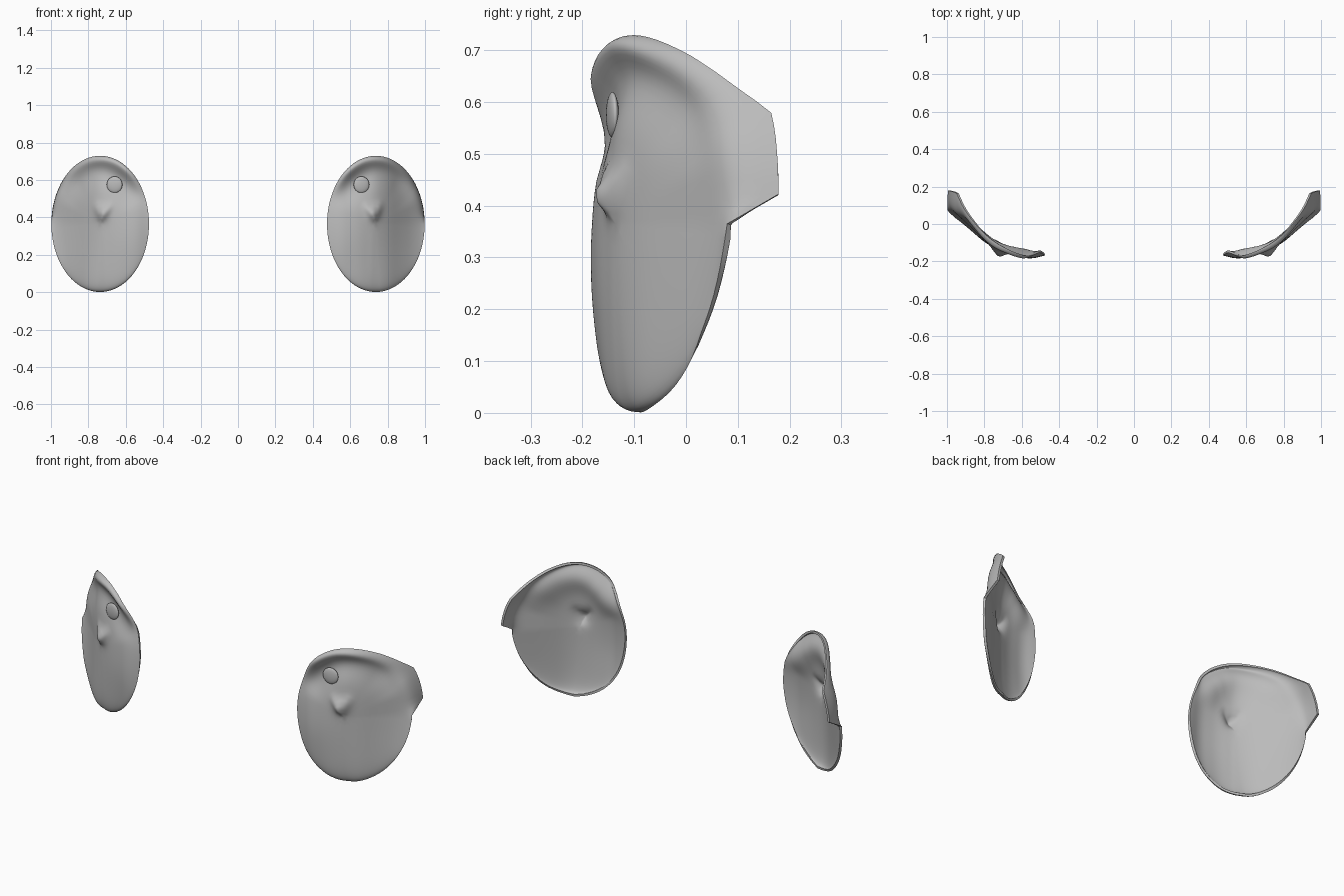
import bpy, bmesh, math

if "Cube" in bpy.data.objects:
    bpy.data.objects.remove(bpy.data.objects["Cube"])

CX, CZ, RX, RZ = 0.737, 0.365, 0.261, 0.364
RINGS, SEGS = 24, 80

# depth of the sheet across its width (x, y)
SHEET = [(0.47, -0.16), (0.55, -0.174), (0.65, -0.162), (0.735, -0.135),
         (0.8, -0.09), (0.885, -0.005), (0.94, 0.045), (1.0, 0.085)]
# how far the rim curls back, by angle round the oval
CURL = [(0, 0.0), (9, 0.1), (22, 0.105), (36, 0.115), (42, 0.09), (47, 0.07),
        (57, 0.05), (68, 0.04), (90, 0.032), (112, 0.015), (150, 0.0), (180, 0.0),
        (210, 0.005), (235, 0.02), (270, 0.045), (300, 0.025), (325, 0.005), (360, 0.0)]
# strength of the brow ridge and of the hollow under it, by angle
RIDGE = [(45, 0.0), (80, 1.0), (125, 1.0), (155, 0.0)]
HOLLOW = [(22, 0.0), (55, 1.0), (120, 1.0), (160, 0.0)]


def lerp_table(table, v):
    for (a, p), (b, q) in zip(table, table[1:]):
        if v <= b:
            return p + (q - p) * max(0.0, (v - a) / (b - a))
    return table[-1][1]


def soft_sheet(x):
    # averaged lookup so the cross-section bends smoothly
    return sum(lerp_table(SHEET, x + d * 0.012) for d in range(-2, 3)) / 5


def blob(x, z, cx, cz, sx, sz):
    return math.exp(-((x - cx) / sx) ** 2 - ((z - cz) / sz) ** 2)


def depth(x, z, u, deg):
    # the ear-like corner curls later and tighter than the rest of the rim
    power = lerp_table([(0, 8), (25, 8), (47, 4), (360, 4)], deg)
    y = soft_sheet(x) + lerp_table(CURL, deg) * u ** power
    # lower outer part swings forward
    y -= 0.6 * max(0.0, CZ - z) * max(0.0, x - 0.735)
    # inner side: full below, waisted in the middle, full above
    y -= 0.012 * blob(x, z, 0.56, 0.29, 0.14, 0.16)
    y += 0.015 * blob(x, z, 0.54, 0.53, 0.12, 0.07)
    y -= 0.008 * blob(x, z, 0.57, 0.66, 0.08, 0.05)
    # pointed bump with two short wings
    y -= 0.036 * blob(x, z, 0.725, 0.42, 0.03, 0.036)
    y -= 0.01 * blob(x, z, 0.69, 0.45, 0.018, 0.025)
    y -= 0.01 * blob(x, z, 0.757, 0.45, 0.018, 0.025)
    # brow ridge over a shallow hollow
    y -= 0.016 * lerp_table(RIDGE, deg) * math.exp(-((u - 0.78) / 0.14) ** 2)
    y += 0.027 * lerp_table(HOLLOW, deg) * math.exp(-((u - 0.54) / 0.17) ** 2)
    return y


def finish(name, bm, mat, angle):
    bmesh.ops.recalc_face_normals(bm, faces=bm.faces)
    me = bpy.data.meshes.new(name)
    bm.to_mesh(me)
    bm.free()
    ob = bpy.data.objects.new(name, me)
    bpy.context.collection.objects.link(ob)
    me.materials.append(mat)
    bpy.ops.object.select_all(action='DESELECT')
    ob.select_set(True)
    bpy.context.view_layer.objects.active = ob
    bpy.ops.object.shade_smooth_by_angle(angle=math.radians(angle))
    return ob


def shell(name, side, mat):
    bm = bmesh.new()
    centre = bm.verts.new((side * CX, depth(CX, CZ, 0, 0), CZ))
    rings = []
    for i in range(1, RINGS + 1):
        u = i / RINGS
        s = math.sin(u * math.pi / 2)
        ring = []
        for j in range(SEGS):
            t = 2 * math.pi * j / SEGS
            x, z = CX + RX * s * math.cos(t), CZ + RZ * s * math.sin(t)
            ring.append(bm.verts.new((side * x, depth(x, z, u, math.degrees(t)), z)))
        rings.append(ring)
    for j in range(SEGS):
        k = (j + 1) % SEGS
        bm.faces.new((centre, rings[0][j], rings[0][k]))
        for a, b in zip(rings, rings[1:]):
            bm.faces.new((a[j], b[j], b[k], a[k]))
    # outside of the shell faces the front
    bm.normal_update()
    if sum(f.normal.y for f in bm.faces) > 0:
        bmesh.ops.reverse_faces(bm, faces=bm.faces)
    # give the sheet its thickness towards the back
    back = bmesh.ops.duplicate(bm, geom=bm.verts[:] + bm.edges[:] + bm.faces[:])
    copies = [g for g in back['geom'] if isinstance(g, bmesh.types.BMVert)]
    bm.normal_update()
    moves = [(v, v.normal.copy()) for v in copies]
    for v, n in moves:
        v.co -= n * 0.012
    bmesh.ops.reverse_faces(bm, faces=[g for g in back['geom'] if isinstance(g, bmesh.types.BMFace)])
    edges = [e for e in bm.edges if e.is_boundary]
    bmesh.ops.bridge_loops(bm, edges=edges)
    return finish(name, bm, mat, 50)


def button(name, side, mat):
    # small oval stud set into the hollow
    bm = bmesh.new()
    bmesh.ops.create_uvsphere(bm, u_segments=24, v_segments=12, radius=1)
    for v in bm.verts:
        x, y, z = v.co
        v.co = (side * (0.66 + 0.042 * x), -0.142 + 0.011 * y + 0.006 * x, 0.575 + 0.044 * z)
    return finish(name, bm, mat, 60)


grey = bpy.data.materials.new("grey")
grey.diffuse_color = (0.5, 0.5, 0.5, 1)
grey.use_nodes = True
grey.node_tree.nodes["Principled BSDF"].inputs["Base Color"].default_value = grey.diffuse_color

for label, side in (("right", 1), ("left", -1)):
    shell(label + "_shell", side, grey)
    button(label + "_button", side, grey)
